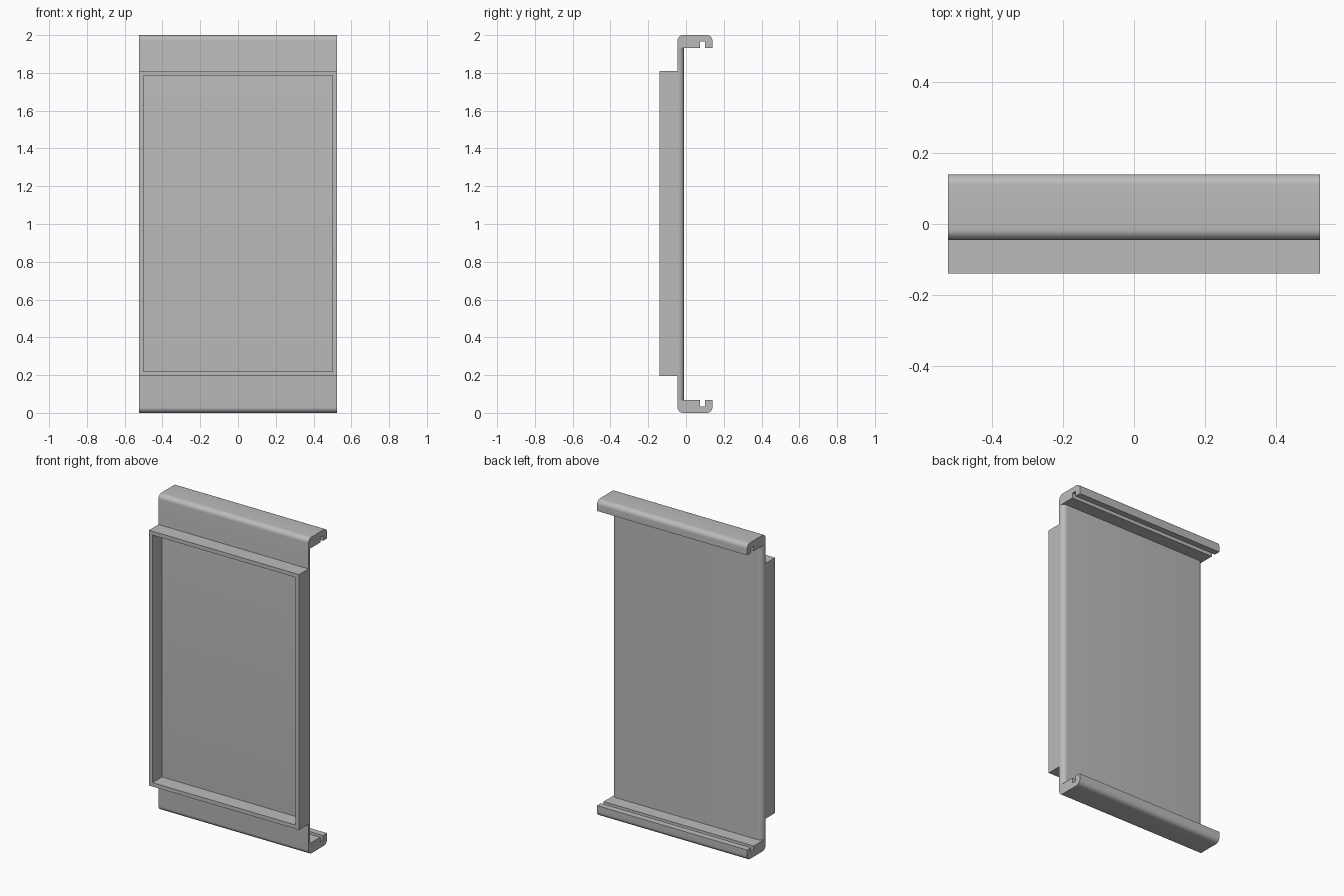
import bpy, bmesh, math
from mathutils import Vector

cube = bpy.data.objects.get("Cube")
if cube:
    bpy.data.objects.remove(cube, do_unlink=True)

HALF_W = 0.525
FRONT, BACK, REAR = -0.045, -0.01, 0.14   # plate front, plate back, lip tip
LIP, SLOT = 0.068, 0.035                  # lip thickness, slot depth level
R = 0.03

grey = bpy.data.materials.new("satin grey")
grey.use_nodes = True
grey.diffuse_color = (0.5, 0.5, 0.5, 1)
grey.node_tree.nodes["Principled BSDF"].inputs["Base Color"].default_value = (0.5, 0.5, 0.5, 1)


def finish(bm, name):
    bmesh.ops.recalc_face_normals(bm, faces=bm.faces[:])
    mesh = bpy.data.meshes.new(name)
    bm.to_mesh(mesh)
    bm.free()
    mesh.materials.append(grey)
    obj = bpy.data.objects.new(name, mesh)
    bpy.context.collection.objects.link(obj)
    return obj


def extrude(name, points, offset):
    bm = bmesh.new()
    face = bm.faces.new([bm.verts.new(p) for p in points])
    new = bmesh.ops.extrude_face_region(bm, geom=[face])["geom"]
    bmesh.ops.translate(bm, verts=[v for v in new if isinstance(v, bmesh.types.BMVert)],
                        vec=Vector(offset))
    return finish(bm, name)


def arc(cx, cy, start, end, steps=8):
    angles = [math.radians(start + (end - start) * i / steps) for i in range(steps + 1)]
    return [(cx + R * math.cos(a), cy + R * math.sin(a)) for a in angles]


def activate(obj):
    bpy.ops.object.select_all(action='DESELECT')
    obj.select_set(True)
    bpy.context.view_layer.objects.active = obj


# Plate with a slotted lip at each end, drawn as half a section and mirrored
lower = [(BACK, LIP), (0.073, LIP), (0.073, SLOT), (0.1, SLOT), (0.1, LIP), (REAR, LIP)]
lower += arc(REAR - R, R, 0, -90) + arc(FRONT + R, R, -90, -180)
upper = [(y, 2 - z) for y, z in reversed(lower)]
plate = extrude("lipped_plate", [(-HALF_W, y, z) for y, z in lower + upper], (2 * HALF_W, 0, 0))

# Round the rear side edges of the plate between the lips
for side in (-1, 1):
    cut = [(HALF_W + 0.02, BACK + 0.02), (HALF_W - R, BACK + 0.02)]
    cut += arc(HALF_W - R, BACK - R, 90, 0) + [(HALF_W + 0.02, BACK - R)]
    cutter = extrude("edge_cutter", [(side * x, y, LIP) for x, y in cut], (0, 0, 2 - 2 * LIP))
    cutter.hide_render = True
    mod = plate.modifiers.new("round_edge", 'BOOLEAN')
    mod.operation, mod.solver, mod.object = 'DIFFERENCE', 'EXACT', cutter
    activate(plate)
    bpy.ops.object.modifier_apply(modifier=mod.name)
    bpy.data.objects.remove(cutter, do_unlink=True)

# Raised rectangular frame on the front, open through to the plate
bm = bmesh.new()
bmesh.ops.create_cube(bm, size=1)
bmesh.ops.scale(bm, vec=(2 * HALF_W, 0.095, 1.615), verts=bm.verts[:])
bmesh.ops.translate(bm, vec=(0, FRONT - 0.0475, 1.0025), verts=bm.verts[:])
bm.normal_update()
front = min(bm.faces, key=lambda f: f.calc_center_median().y)
rear = max(bm.faces, key=lambda f: f.calc_center_median().y)
bmesh.ops.inset_region(bm, faces=[front], thickness=0.035)
new = bmesh.ops.extrude_face_region(bm, geom=[front])["geom"]
bmesh.ops.translate(bm, vec=(0, 0.095, 0),
                    verts=[v for v in new if isinstance(v, bmesh.types.BMVert)])
floor = [f for f in new if isinstance(f, bmesh.types.BMFace)]
old = [f for f in floor + [rear, front] if f.is_valid]
bmesh.ops.delete(bm, geom=list(set(old)), context='FACES')
finish(bm, "front_frame")

for obj in (plate, bpy.data.objects["front_frame"]):
    activate(obj)
    bpy.ops.object.shade_smooth_by_angle(angle=math.radians(30))
